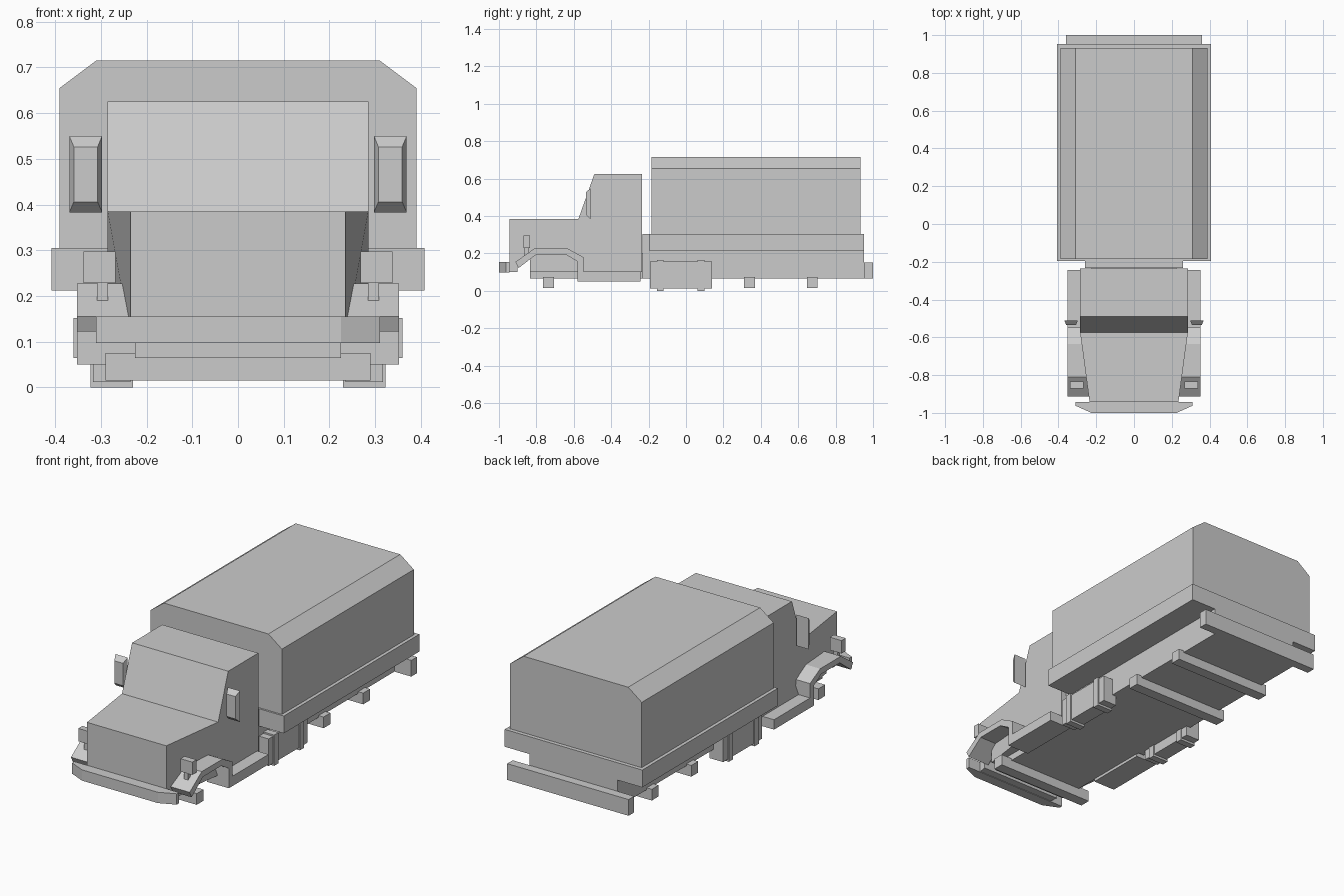
import bpy, bmesh

if "Cube" in bpy.data.objects:
    bpy.data.objects.remove(bpy.data.objects["Cube"])


def prism(name, pts, axis, lo, hi):
    """Extrude a 2D outline along 'x' (pts are y,z), 'y' (x,z) or 'z' (x,y)."""
    bm = bmesh.new()

    def place(a, b):
        return {'x': (lo, a, b), 'y': (a, lo, b), 'z': (a, b, lo)}[axis]

    face = bm.faces.new([bm.verts.new(place(a, b)) for a, b in pts])
    out = bmesh.ops.extrude_face_region(bm, geom=[face])
    for v in out['geom']:
        if isinstance(v, bmesh.types.BMVert):
            v.co['xyz'.index(axis)] = hi
    return finish(name, bm)


def finish(name, bm):
    bmesh.ops.recalc_face_normals(bm, faces=bm.faces)
    me = bpy.data.meshes.new(name)
    bm.to_mesh(me)
    bm.free()
    ob = bpy.data.objects.new(name, me)
    bpy.context.collection.objects.link(ob)
    return ob


def box(name, x0, x1, y0, y1, z0, z1):
    return prism(name, [(x0, y0), (x1, y0), (x1, y1), (x0, y1)], 'z', z0, z1)


def mirrored(ob):
    ob.modifiers.new("mirror_x", 'MIRROR')
    return ob


# Canvas cargo cover with chamfered top edges
prism("cargo_cover", [(-.39, .29), (.39, .29), (.39, .655), (.31, .715),
                      (-.31, .715), (-.39, .655)], 'y', -.185, .932)

# Cargo bed and chassis
box("bed_rim", -.408, .408, -.195, .953, .212, .305)
box("chassis", -.26, .26, -.232, .953, .065, .303)
box("cab_floor", -.225, .225, -.835, -.23, .065, .2)
box("rear_bumper", -.36, .36, .953, 1.0, .065, .152)

# Cab and bonnet, narrowed toward the nose
cab = prism("cab", [(-.943, .1), (-.943, .385), (-.575, .385), (-.49, .625),
                    (-.235, .625), (-.235, .1), (-.575, .1), (-.835, .1),
                    (-.835, .19), (-.9, .15), (-.9, .1)], 'x', -.285, .285)
for v in cab.data.vertices:
    t = max(0, (-.575 - v.co.y) / .368)
    v.co.x *= 1 - t * .175

# Front bumper with swept corners
prism("front_bumper", [(-.31, -.943), (-.31, -.962), (-.225, -1.0), (.225, -1.0),
                       (.31, -.962), (.31, -.943)], 'z', .097, .155)

# Fenders running into the side steps
mirrored(prism("fender_step",
               [(-.912, .155), (-.81, .227), (-.634, .227), (-.548, .18),
                (-.548, .103), (-.243, .103), (-.243, .05), (-.58, .05),
                (-.58, .157), (-.644, .195), (-.8, .195), (-.895, .122)],
               'x', .222, .352))

# Headlights on short stems
mirrored(box("headlight", .268, .338, -.87, -.835, .228, .297))
mirrored(box("headlight_stem", .284, .308, -.863, -.843, .19, .23))

# Wing mirrors, tapered toward the front
wing = prism("wing_mirror", [(.297, .383), (.369, .383), (.369, .55), (.297, .55)],
             'y', -.51, -.535)
for v in wing.data.vertices:
    if v.co.y < -.52:
        v.co.x = .333 + (v.co.x - .333) * .72
        v.co.z = .465 + (v.co.z - .465) * .72
mirrored(wing)

# Axle beams
for label, y in (("front", -.735), ("middle", .34), ("rear", .675)):
    box(label + "_axle", -.29, .29, y - .029, y + .029, .015, .075)

# Side tanks with straps
mirrored(box("side_tank", .235, .317, -.193, .138, .012, .157))
for i, y in enumerate((-.137, .08)):
    mirrored(box("tank_strap_%d" % (i + 1), .23, .323, y - .018, y + .018, 0, .165))
